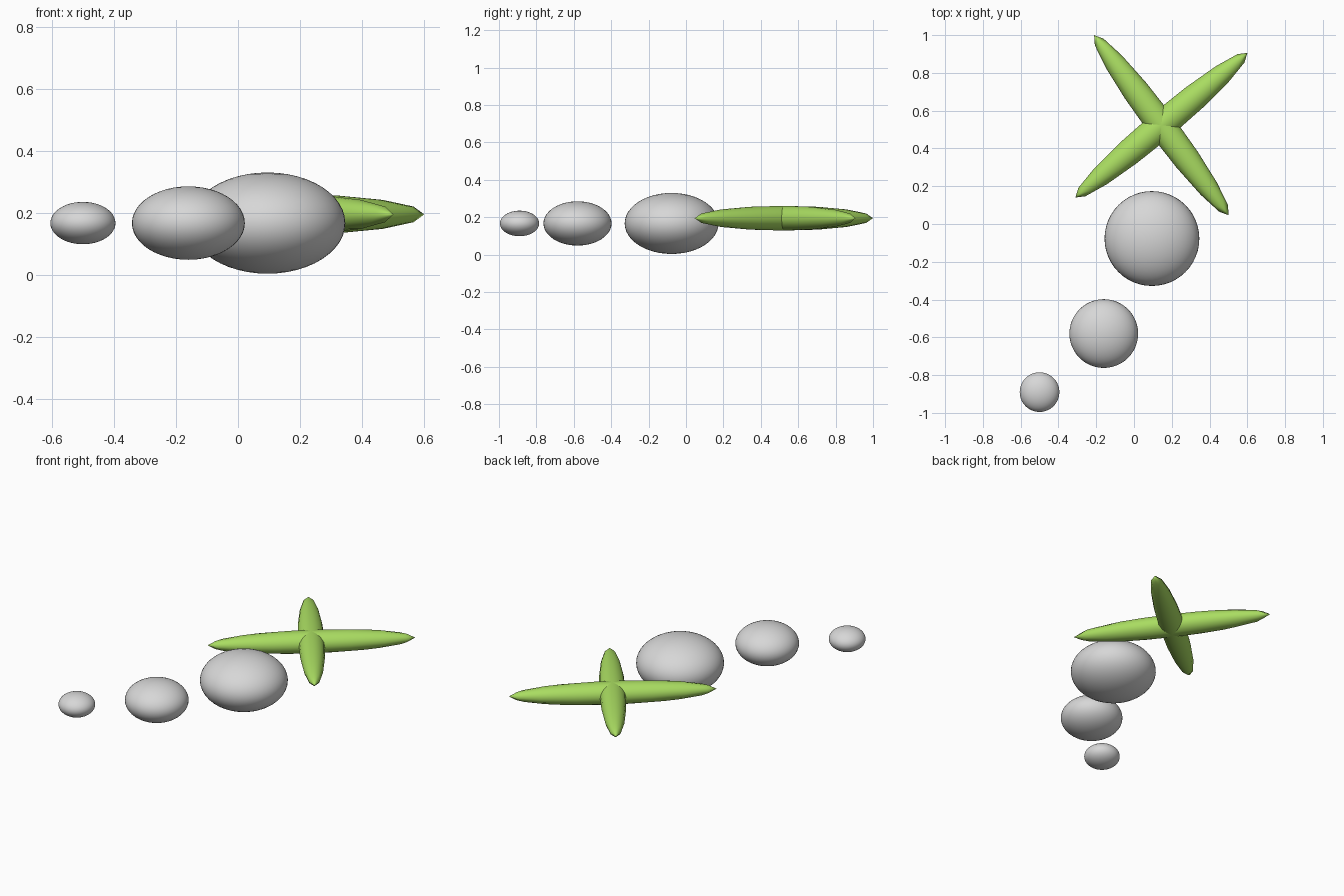
import bpy
import math

cube = bpy.data.objects.get("Cube")
if cube:
    bpy.data.objects.remove(cube, do_unlink=True)


def material(name, colour):
    mat = bpy.data.materials.new(name)
    mat.use_nodes = True
    mat.diffuse_color = colour
    mat.node_tree.nodes["Principled BSDF"].inputs["Base Color"].default_value = colour
    return mat


def ellipsoid(name, centre, radii, mat, segments, rings, turn=0):
    bpy.ops.mesh.primitive_uv_sphere_add(segments=segments, ring_count=rings, radius=1)
    obj = bpy.context.object
    obj.name = name
    obj.scale = radii
    obj.location = centre
    obj.rotation_euler.z = turn
    obj.data.materials.append(mat)
    bpy.ops.object.shade_smooth()
    return obj


stone = material("stone grey", (0.68, 0.68, 0.68, 1))
leaf = material("leaf green", (0.4, 0.72, 0.12, 1))

# Flattened pebbles, growing toward the leaves
for name, x, y, radius in (("small_pebble", -0.5, -0.89, 0.105),
                           ("medium_pebble", -0.16, -0.58, 0.182),
                           ("large_pebble", 0.095, -0.077, 0.251)):
    ellipsoid(name, (x, y, 0.167), (radius, radius, radius * 0.65), stone, 48, 24)

# Two long crossing leaf blades
for name, dx, dy in (("leaf_blade_a", 0.91, 0.765), ("leaf_blade_b", -0.71, 0.95)):
    ellipsoid(name, (0.145, 0.523, 0.195), (0.595, 0.076, 0.066), leaf, 16, 8,
              math.atan2(dy, dx))
